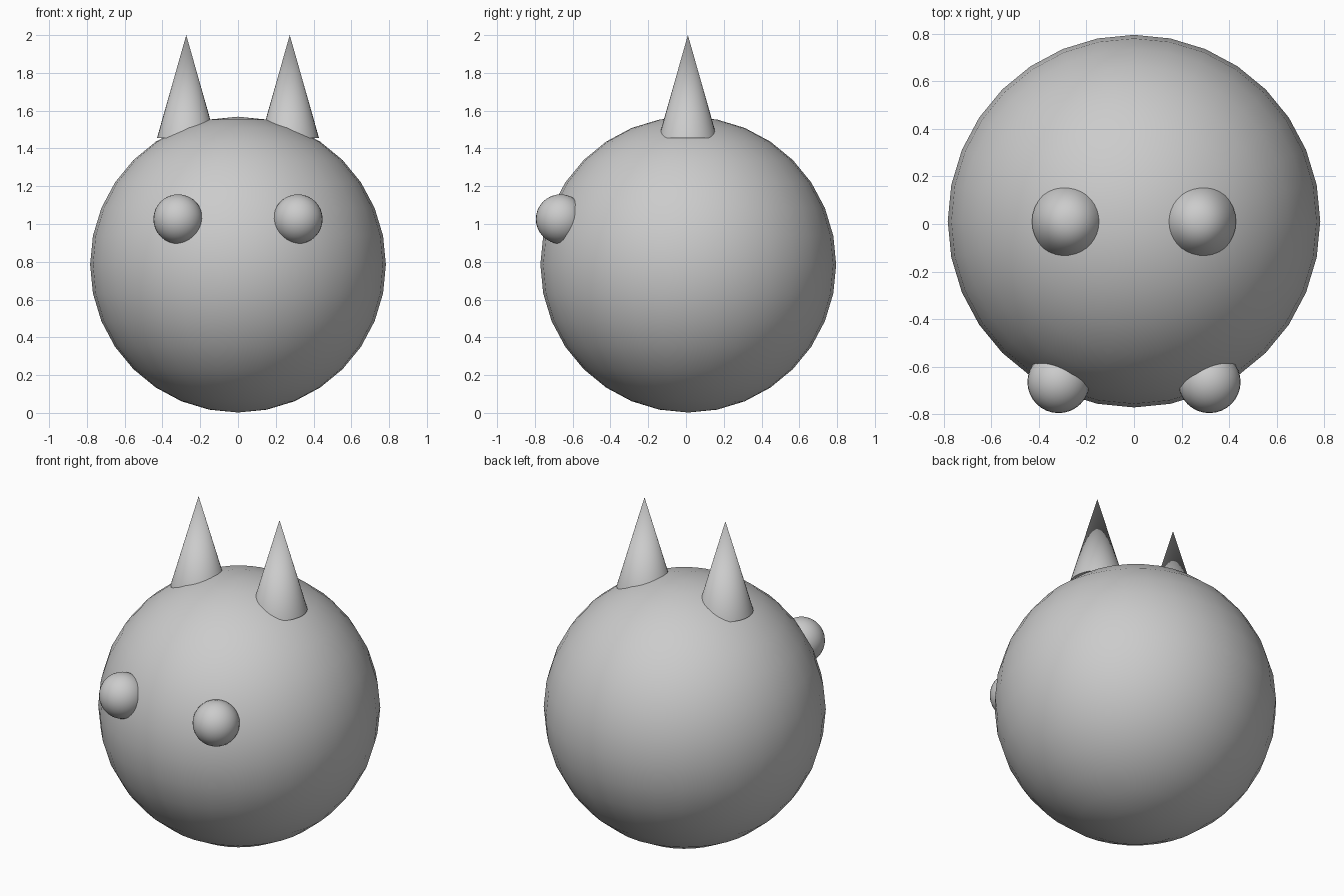
import bpy
import math

cube = bpy.data.objects.get("Cube")
if cube:
    bpy.data.objects.remove(cube, do_unlink=True)

# Single grey material
GREY = (0.6, 0.6, 0.6, 1)
grey = bpy.data.materials.new("plain grey")
grey.use_nodes = True
grey.diffuse_color = GREY
grey.node_tree.nodes["Principled BSDF"].inputs["Base Color"].default_value = GREY


def finish(name):
    """Name, colour and smooth the part just added."""
    part = bpy.context.object
    part.name = name
    part.data.materials.append(grey)
    bpy.ops.object.shade_smooth_by_angle(angle=math.radians(40))


def ball(name, radius, location):
    bpy.ops.mesh.primitive_uv_sphere_add(
        segments=32, ring_count=16, radius=radius, location=location)
    finish(name)


# Round body
ball("body", 0.783, (0, 0.012, 0.785))

# Paired eyes and upright horns
for side, x in (("left", 1), ("right", -1)):
    ball(side + "_eye", 0.131, (x * 0.317, -0.664, 1.026))
    bpy.ops.mesh.primitive_cone_add(
        vertices=32, radius1=0.155, radius2=0, depth=0.545,
        location=(x * 0.274, 0.01, 1.7275))
    finish(side + "_horn")
